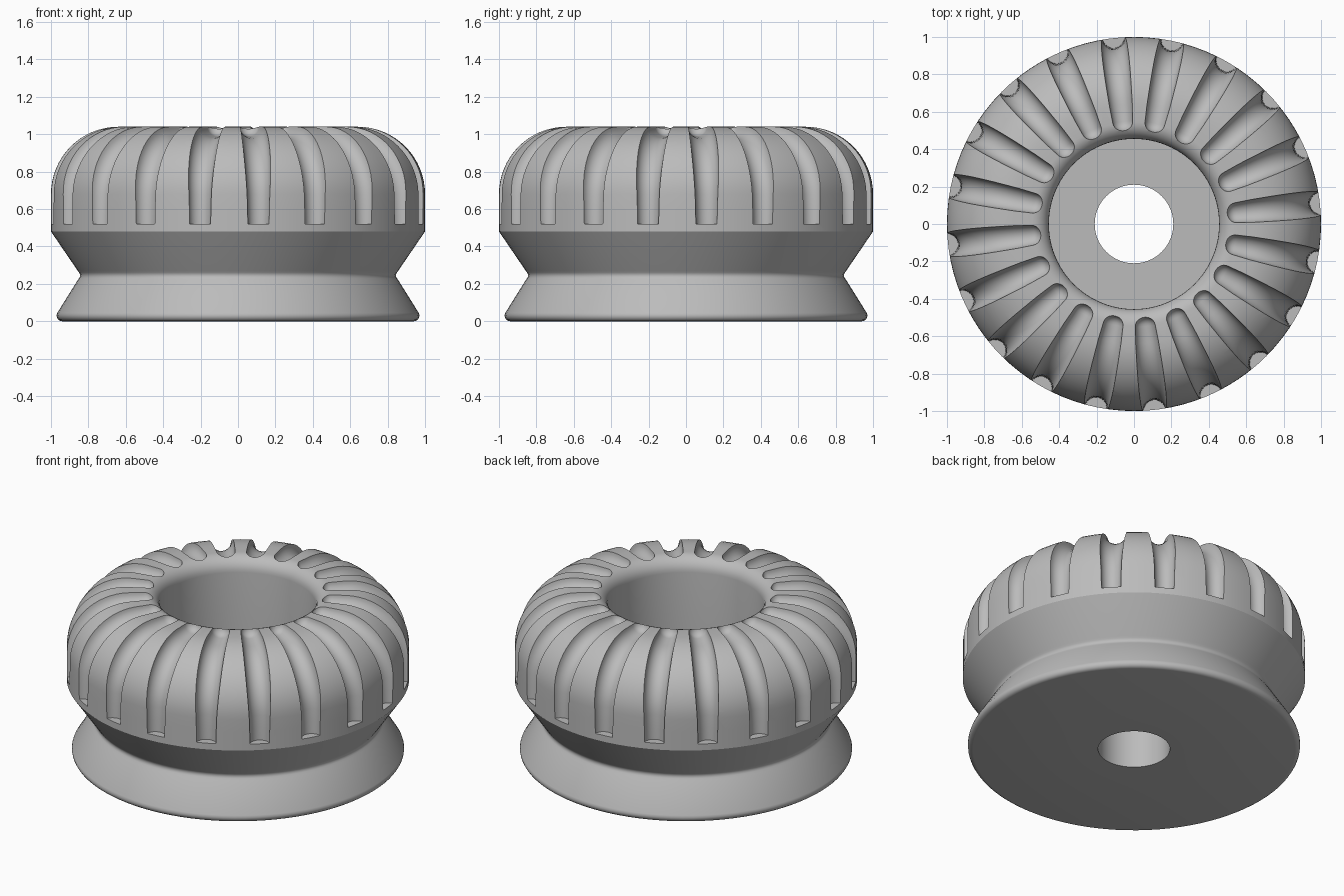
import bpy, bmesh
from math import pi, sin, cos, radians
from mathutils import Vector

if "Cube" in bpy.data.objects:
    bpy.data.objects.remove(bpy.data.objects["Cube"])

SEGMENTS = 96
GROOVES = 20

grey = bpy.data.materials.new("plain_grey")
grey.use_nodes = True
colour = (0.5, 0.5, 0.5, 1)
grey.diffuse_color = colour
grey.node_tree.nodes["Principled BSDF"].inputs["Base Color"].default_value = colour


def arc(cx, cz, r, start, end, steps):
    """Points (radius, height) along an arc, angles in degrees."""
    angles = [radians(start + (end - start) * i / steps) for i in range(steps + 1)]
    return [(cx + r * cos(a), cz + r * sin(a)) for a in angles]


def make_object(name, bm):
    bmesh.ops.recalc_face_normals(bm, faces=bm.faces)
    mesh = bpy.data.meshes.new(name)
    bm.to_mesh(mesh)
    bm.free()
    mesh.materials.append(grey)
    obj = bpy.data.objects.new(name, mesh)
    bpy.context.collection.objects.link(obj)
    return obj


def bridge(bm, a, b):
    for i in range(len(a)):
        j = (i + 1) % len(a)
        bm.faces.new((a[i], a[j], b[j], b[i]))


# Turned body: closed profile from the base hole, round the outside, into the bore
profile = [(0.21, 0)]
profile += arc(0.94, 0.03, 0.03, -90, 30, 5)
profile += [(0.857, 0.22)] + arc(0.872, 0.245, 0.027, 215, 145, 4) + [(0.857, 0.27)]
profile += [(1.0, 0.48), (1.0, 0.6)]
profile += arc(0.64, 0.68, 0.36, 0, 90, 16)
profile += arc(0.545, 0.95, 0.09, 90, 180, 7)
profile += [(0.455, 0.36), (0.21, 0.36)]

bm = bmesh.new()
rings = []
for i in range(SEGMENTS):
    a = 2 * pi * i / SEGMENTS
    rings.append([bm.verts.new((r * cos(a), r * sin(a), z)) for r, z in profile])
for i in range(SEGMENTS):
    bridge(bm, rings[i], rings[(i + 1) % SEGMENTS])
knob = make_object("knob_body", bm)

# Groove path follows the shoulder; radius swells there and closes round at the inner end
path = [(1.005, 0.52, 0.058), (1.005, 0.6, 0.06)]
shoulder = arc(0.64, 0.68, 0.363, 0, 90, 14)
path += [(r, z, 0.062 + 0.01 * sin(pi * i / 14)) for i, (r, z) in enumerate(shoulder)]
path += [(0.55 - 0.05 * sin(t), 1.043, 0.053 * cos(t) + 0.001)
         for t in [pi / 2 * k / 6 for k in range(7)]]

bm = bmesh.new()
for g in range(GROOVES):
    a = radians(6.3 + 360 / GROOVES * g)
    out, side, up = Vector((cos(a), sin(a), 0)), Vector((-sin(a), cos(a), 0)), Vector((0, 0, 1))
    sections = []
    for i, (r, z, width) in enumerate(path):
        before, after = path[max(i - 1, 0)], path[min(i + 1, len(path) - 1)]
        tangent = (out * (after[0] - before[0]) + up * (after[1] - before[1])).normalized()
        normal = tangent.cross(side)
        centre = out * r + up * z
        sections.append([bm.verts.new(centre + width * (side * cos(t) + normal * sin(t)))
                         for t in [2 * pi * k / 20 for k in range(20)]])
    for s, t in zip(sections, sections[1:]):
        bridge(bm, s, t)
    bm.faces.new(sections[0])
    bm.faces.new(sections[-1])
cutter = make_object("groove_cutter", bm)
cutter.hide_render = True

# Cut the grooves, then smooth while keeping the edges crisp
cut = knob.modifiers.new("grooves", 'BOOLEAN')
cut.operation = 'DIFFERENCE'
cut.solver = 'EXACT'
cut.object = cutter
bpy.ops.object.select_all(action='DESELECT')
bpy.context.view_layer.objects.active = knob
knob.select_set(True)
bpy.ops.object.modifier_apply(modifier=cut.name)
bpy.data.objects.remove(cutter)
bpy.ops.object.shade_smooth_by_angle(angle=radians(30))
